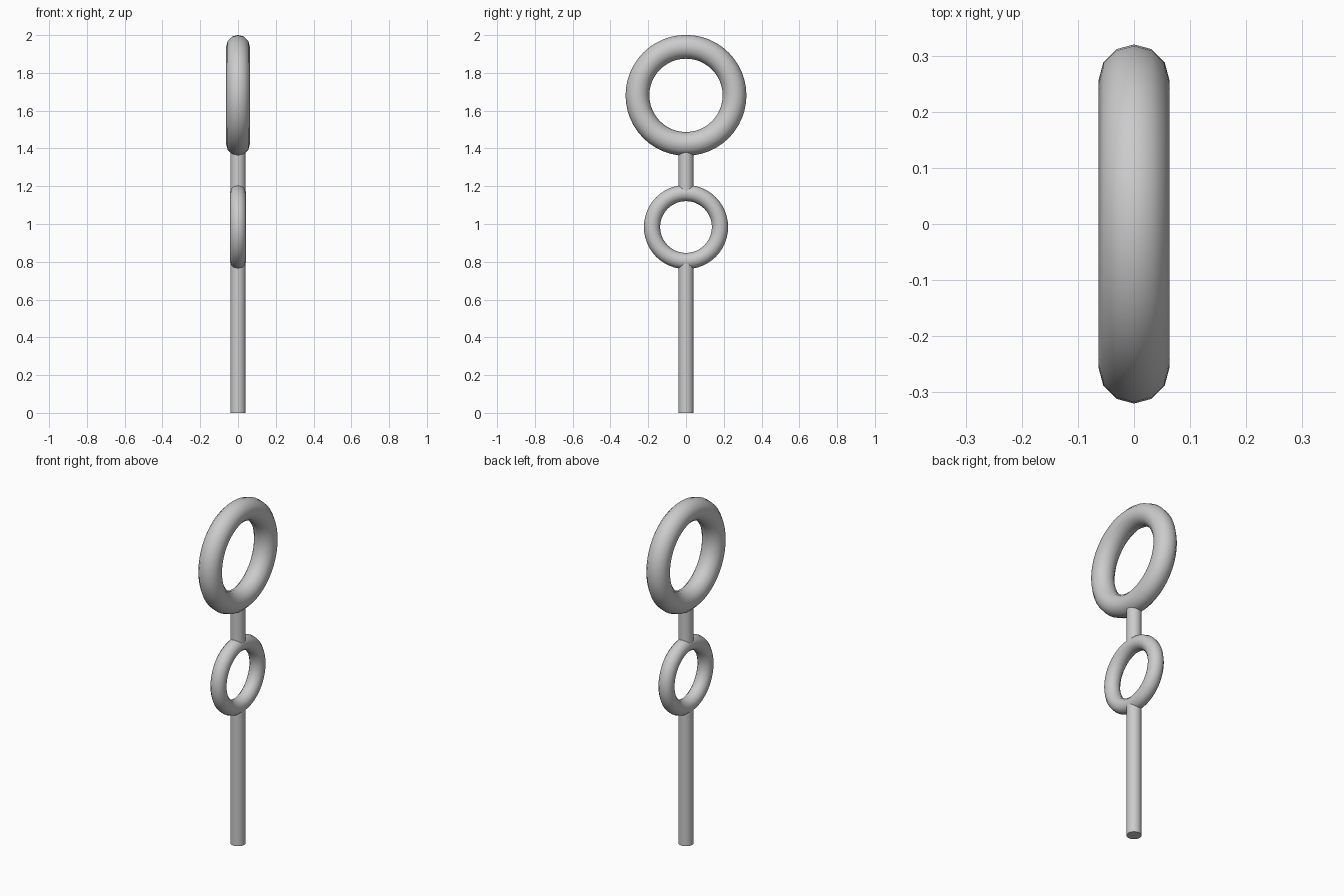
import bpy
import math

if "Cube" in bpy.data.objects:
    bpy.data.objects.remove(bpy.data.objects["Cube"])


def smooth(name):
    ob = bpy.context.object
    ob.name = name
    bpy.ops.object.shade_smooth_by_angle(angle=math.radians(40))
    return ob


def ring(name, z, major, minor):
    # upright ring lying in the YZ plane
    bpy.ops.mesh.primitive_torus_add(
        major_segments=48, minor_segments=12,
        major_radius=major, minor_radius=minor,
        location=(0, 0, z), rotation=(0, math.pi / 2, 0))
    return smooth(name)


def rod(name, z0, z1, radius=0.04):
    bpy.ops.mesh.primitive_cylinder_add(
        vertices=32, radius=radius, depth=z1 - z0,
        location=(0, 0, (z0 + z1) / 2))
    return smooth(name)


# rings
ring("large_ring", 1.681, 0.257, 0.063)
ring("small_ring", 0.984, 0.180, 0.043)

# handle and the short link between the rings
rod("handle", 0.0, 0.80)
rod("link", 1.168, 1.40)
